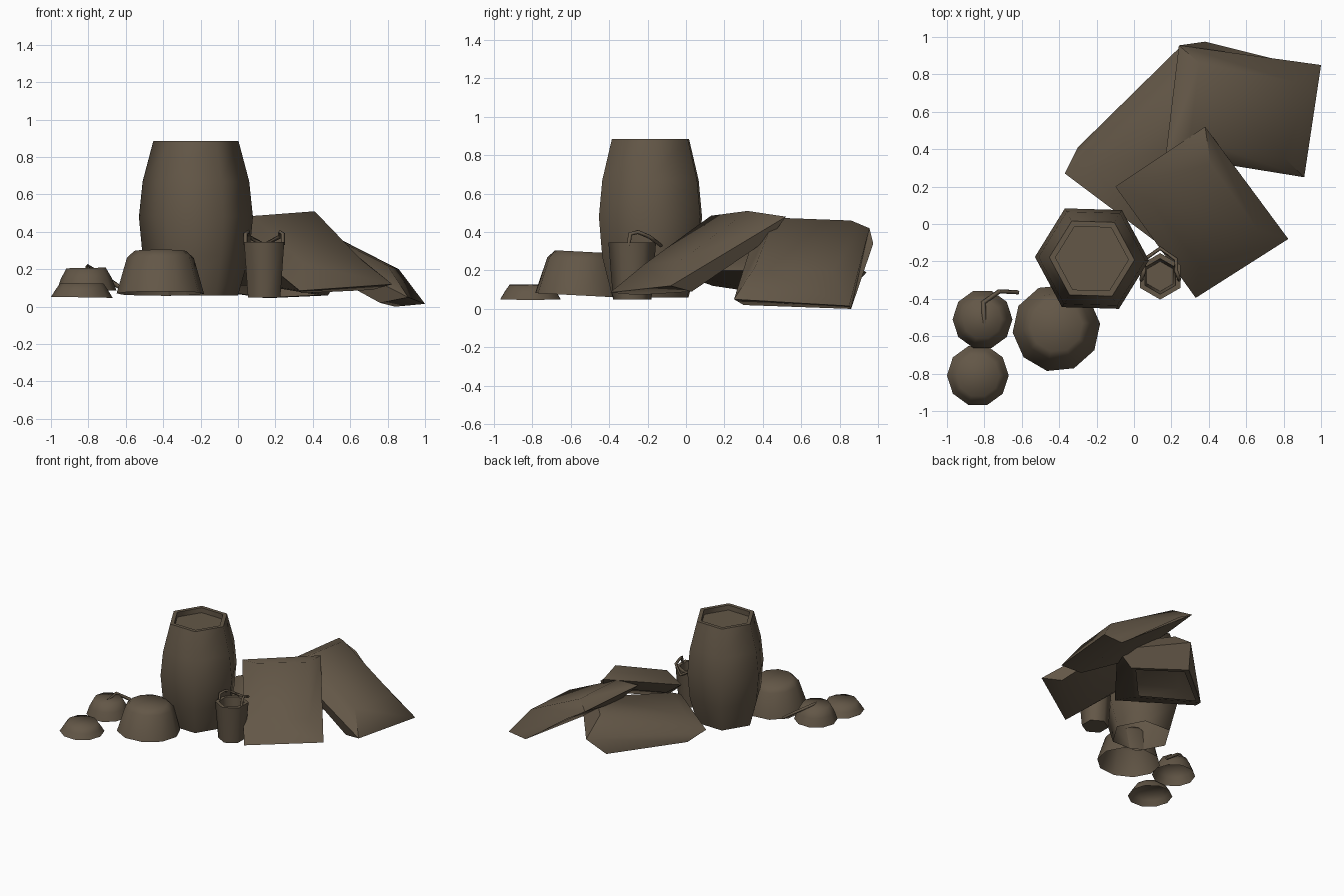
import bpy, bmesh
from math import sin, cos, pi, radians

old = bpy.data.objects.get("Cube")
if old:
    bpy.data.objects.remove(old)

brown = bpy.data.materials.new("weathered_brown")
colour = (0.125, 0.095, 0.063, 1)
brown.diffuse_color = colour
brown.use_nodes = True
brown.node_tree.nodes["Principled BSDF"].inputs["Base Color"].default_value = colour


def finish(name, bm, smooth_angle):
    mesh = bpy.data.meshes.new(name)
    bm.normal_update()
    bm.to_mesh(mesh)
    bm.free()
    mesh.materials.append(brown)
    ob = bpy.data.objects.new(name, mesh)
    bpy.context.collection.objects.link(ob)
    bpy.ops.object.select_all(action='DESELECT')
    ob.select_set(True)
    bpy.context.view_layer.objects.active = ob
    bpy.ops.object.shade_smooth_by_angle(angle=radians(smooth_angle))
    return ob


def bridge(bm, a, b):
    n = len(a)
    for i in range(n):
        j = (i + 1) % n
        bm.faces.new((a[i], a[j], b[j], b[i]))


def lathe(name, profile, sides, place, phase=0, cap_start=False, tilt=(0, 0)):
    """Stack rings of (radius, height); the last ring is always capped."""
    bm = bmesh.new()
    rings = [[bm.verts.new((r * cos(phase + 2 * pi * i / sides),
                            r * sin(phase + 2 * pi * i / sides), z))
              for i in range(sides)] for r, z in profile]
    for a, b in zip(rings, rings[1:]):
        bridge(bm, a, b)
    bm.faces.new(rings[-1])
    if cap_start:
        bm.faces.new(rings[0][::-1])
    ob = finish(name, bm, 68)
    ob.location = place
    ob.rotation_euler = (radians(tilt[0]), radians(tilt[1]), 0)


def sack(name, under, edge, top, open_bottom=False):
    """Pillow shape from three four-cornered rings."""
    bm = bmesh.new()
    rings = [[bm.verts.new(p) for p in ring] for ring in (under, edge, top)]
    bridge(bm, rings[0], rings[1])
    bridge(bm, rings[1], rings[2])
    bm.faces.new(rings[2])
    base = bm.faces.new(rings[0][::-1])
    bmesh.ops.recalc_face_normals(bm, faces=bm.faces)
    if open_bottom:
        bmesh.ops.inset_region(bm, faces=[base], thickness=0.05)
        bmesh.ops.delete(bm, geom=[base], context='FACES')
    finish(name, bm, 52)


def rod(name, points, radius):
    curve = bpy.data.curves.new(name, 'CURVE')
    curve.dimensions = '3D'
    curve.bevel_depth = radius
    curve.bevel_resolution = 0
    curve.use_fill_caps = True
    spline = curve.splines.new('POLY')
    spline.points.add(len(points) - 1)
    for p, co in zip(spline.points, points):
        p.co = (*co, 1)
    curve.materials.append(brown)
    ob = bpy.data.objects.new(name, curve)
    bpy.context.collection.objects.link(ob)


# Barrel with a recessed lid, open below
lathe("barrel", [(0.225, 0.06), (0.285, 0.27), (0.305, 0.48), (0.285, 0.67),
                 (0.228, 0.885), (0.195, 0.885), (0.195, 0.845)],
      6, (-0.225, -0.185, 0), phase=-0.03)

# Bucket with a thick rim, and its handle fallen to the back
lathe("bucket", [(0.1, 0.05), (0.124, 0.345), (0.095, 0.345), (0.08, 0.12)],
      6, (0.14, -0.28, 0), phase=pi / 2, cap_start=True)
half = [(0.1, -0.3, 0.33), (0.1, -0.29, 0.39), (0.085, -0.25, 0.4),
        (0.085, -0.19, 0.375), (0.0, -0.13, 0.33)]
handle = [(0.14 - x, y, z) for x, y, z in half] + \
         [(0.14 + x, y, z) for x, y, z in half[-2::-1]]
rod("bucket_handle", handle, 0.011)

# Domed lumps, hollow below
lathe("large_dome", [(0.235, -0.12), (0.18, 0.07), (0.14, 0.108)],
      10, (-0.415, -0.55, 0.19), phase=0.1, tilt=(-3, 0))
lathe("back_small_dome", [(0.16, 0), (0.137, 0.065), (0.105, 0.122)],
      10, (-0.81, -0.51, 0.085), tilt=(0, -1))
lathe("front_small_dome", [(0.165, 0), (0.14, 0.04), (0.115, 0.075)],
      10, (-0.835, -0.81, 0.05), tilt=(0, 1))
rod("vine_stem", [(-0.8, -0.53, 0.2), (-0.805, -0.42, 0.215),
                  (-0.72, -0.36, 0.165), (-0.62, -0.365, 0.095)], 0.013)

# Three slumped sacks, leaning on one another
sack("front_sack",
     [(0.04, 0.2, 0.34), (0.44, 0.44, 0.37), (0.72, 0.03, 0.09), (0.34, -0.25, 0.072)],
     [(-0.1, 0.2, 0.44), (0.38, 0.52, 0.48), (0.825, -0.08, 0.12), (0.33, -0.395, 0.085)],
     [(0.08, 0.13, 0.485), (0.41, 0.32, 0.51), (0.66, -0.03, 0.25), (0.35, -0.22, 0.23)])
sack("back_sack",
     [(0.38, 0.975, 0.34), (0.84, 0.86, 0), (0.76, 0.3, 0.02), (0.36, 0.38, 0.24)],
     [(0.24, 0.955, 0.42), (1, 0.85, 0.015), (0.91, 0.25, 0.05), (0.17, 0.37, 0.43)],
     [(0.35, 0.86, 0.46), (0.86, 0.76, 0.2), (0.8, 0.36, 0.22), (0.3, 0.46, 0.475)])
sack("lower_sack",
     [(-0.3, 0.41, 0.11), (0.15, 0.81, 0.045), (0.48, 0.54, 0.06), (0.12, 0.14, 0.12)],
     [(-0.37, 0.27, 0.175), (0.24, 0.94, 0.19), (0.58, 0.5, 0.2), (0.11, -0.09, 0.2)],
     [(-0.2, 0.28, 0.25), (0.24, 0.76, 0.32), (0.46, 0.5, 0.31), (0.08, 0.07, 0.28)],
     open_bottom=True)
